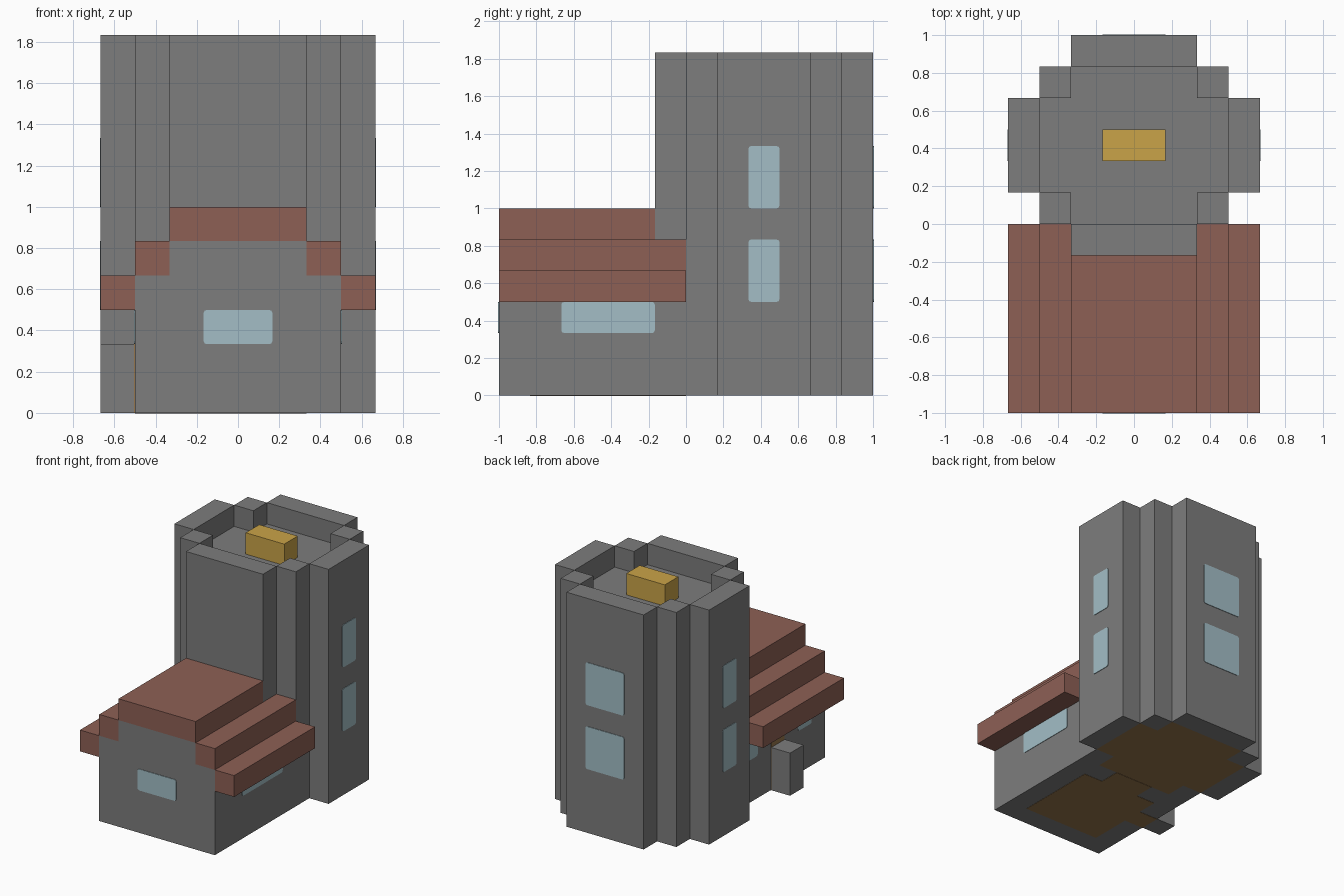
import bpy, bmesh
from mathutils import Vector

cube = bpy.data.objects.get("Cube")
if cube:
    bpy.data.objects.remove(cube, do_unlink=True)

U = 1 / 6          # one building block
SKIN = 0.004       # thickness of painted plates


def material(name, *rgb):
    lin = [((c / 255 + 0.055) / 1.055) ** 2.4 for c in rgb] + [1]
    m = bpy.data.materials.new(name)
    m.use_nodes = True
    m.diffuse_color = lin
    m.node_tree.nodes["Principled BSDF"].inputs["Base Color"].default_value = lin
    return m


STONE = material("grey stone", 125, 125, 125)
BRICK = material("red brick", 141, 96, 85)
GLASS = material("pale blue glass", 163, 190, 198)
GOLD = material("gold", 202, 164, 72)
WOOD = material("brown wood", 150, 118, 76)


def finish(bm, name, *mats):
    bmesh.ops.recalc_face_normals(bm, faces=bm.faces)
    mesh = bpy.data.meshes.new(name)
    bm.to_mesh(mesh)
    bm.free()
    for m in mats:
        mesh.materials.append(m)
    ob = bpy.data.objects.new(name, mesh)
    bpy.context.collection.objects.link(ob)
    return ob


def box(name, mat, x, y, z, grow=(0, 0, 0), round_axis=None):
    """Box from ranges in blocks; optionally rounds the corners along one axis."""
    bm = bmesh.new()
    bmesh.ops.create_cube(bm, size=1)
    for v in bm.verts:
        for i, (lo, hi) in enumerate((x, y, z)):
            v.co[i] = (lo + hi) / 2 * U + v.co[i] * ((hi - lo) * U + 2 * grow[i])
    if round_axis is not None:
        axis = Vector([float(i == round_axis) for i in range(3)])
        edges = [e for e in bm.edges
                 if abs((e.verts[0].co - e.verts[1].co).normalized().dot(axis)) > 0.9]
        bmesh.ops.bevel(bm, geom=edges, offset=0.015, segments=2, profile=0.5, affect='EDGES')
    return finish(bm, name, mat)


def window(name, x, y, z):
    """Thin rounded plate lying on the wall along its zero-width axis."""
    axis = 0 if x[0] == x[1] else 1
    box(name, GLASS, x, y, z, [SKIN * (i == axis) for i in range(3)], axis)


# Tower core with sunken roof and wooden underside
mid = 2.5
quarter = [(3, 1.5), (2, 1.5), (2, 2.5)]
outline = quarter + [(-x, y) for x, y in reversed(quarter)]
outline += [(-x, -y) for x, y in outline]
bm = bmesh.new()
base = bm.faces.new([bm.verts.new((x * U, (y + mid) * U, 0)) for x, y in outline])
top = bmesh.ops.extrude_face_region(bm, geom=[base], use_keep_orig=True)
for v in top["geom"]:
    if isinstance(v, bmesh.types.BMVert):
        v.co.z = 10 * U
core = finish(bm, "tower_core", STONE, WOOD)
for p in core.data.polygons:
    p.material_index = int(p.center.z < 0.01)

# Tower walls rising above the roof
H = (0, 11)
box("tower_front_wall", STONE, (-2, 2), (-1, 0), H)
box("tower_back_wall", STONE, (-2, 2), (5, 6), H)
for side, s in (("left", 1), ("right", -1)):
    def span(a, b):
        return tuple(sorted((a * s, b * s)))
    box(f"tower_{side}_wall", STONE, span(3, 4), (1, 4), H)
    box(f"tower_{side}_front_corner", STONE, span(2, 3), (0, 1), H)
    box(f"tower_{side}_back_corner", STONE, span(2, 3), (4, 5), H)
    # House roof steps
    box(f"roof_{side}_eave", BRICK, span(3, 4), (-6, 0), (3, 4))
    box(f"roof_{side}_step", BRICK, span(2, 3), (-6, 0), (4, 5))
    for level, z in (("lower", (3, 5)), ("upper", (6, 8))):
        window(f"tower_{side}_{level}_window", (4 * s, 4 * s), (2, 3), z)
for level, z in (("lower", (3, 5)), ("upper", (6, 8))):
    window(f"tower_back_{level}_window", (-1, 1), (6, 6), z)
box("gold_block", GOLD, (-1, 1), (2, 3), (10, 11))

# House
box("house_body", STONE, (-3, 3), (-6, 0), (0, 4))
box("house_gable", STONE, (-2, 2), (-6, -1), (4, 5))
box("roof_ridge", BRICK, (-2, 2), (-6, -1), (5, 6))
window("house_front_window", (-1, 1), (-6, -6), (2, 3))
window("house_left_window", (3, 3), (-4, -1), (2, 3))
window("house_right_front_window", (-3, -3), (-5, -4), (2, 3))
window("house_right_back_window", (-3, -3), (-1, 0), (2, 3))

# Side door with its stone step
box("door", WOOD, (-3, -3), (-3, -2), (0, 3), (SKIN, 0, 0))
box("door_step", STONE, (-4, -3), (-3, -2), (0, 2))

# Wooden floors showing underneath
thin = (0, 0, SKIN / 2)
box("house_floor", WOOD, (-2, 2), (-5, -1), (0, 0), thin)
box("passage_floor", WOOD, (-1, 1), (-1, 0), (0, 0), thin)
box("doorway_floor", WOOD, (-3, -2), (-3, -2), (0, 0), thin)
